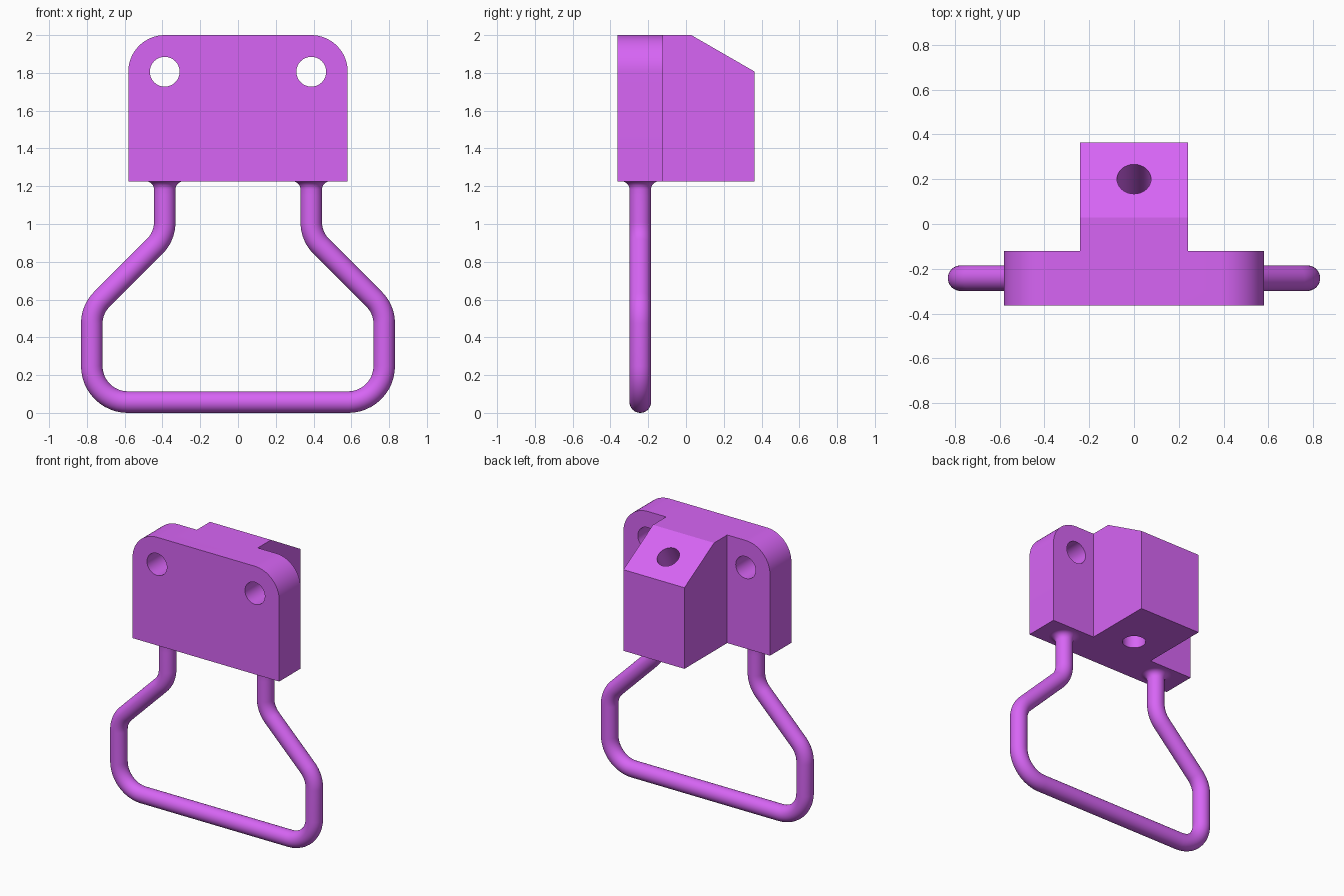
import bpy, bmesh, math
from mathutils import Vector

if "Cube" in bpy.data.objects:
    bpy.data.objects.remove(bpy.data.objects["Cube"])

mat = bpy.data.materials.new("purple")
mat.diffuse_color = (0.68, 0.13, 0.91, 1)
mat.use_nodes = True
mat.node_tree.nodes["Principled BSDF"].inputs["Base Color"].default_value = mat.diffuse_color


def finish(name, bm):
    bmesh.ops.recalc_face_normals(bm, faces=bm.faces)
    mesh = bpy.data.meshes.new(name)
    bm.to_mesh(mesh)
    bm.free()
    obj = bpy.data.objects.new(name, mesh)
    bpy.context.collection.objects.link(obj)
    mesh.materials.append(mat)
    return obj


def extrude(name, points, offset):
    bm = bmesh.new()
    face = bm.faces.new([bm.verts.new(p) for p in points])
    geom = bmesh.ops.extrude_face_region(bm, geom=[face])["geom"]
    verts = [g for g in geom if isinstance(g, bmesh.types.BMVert)]
    bmesh.ops.translate(bm, vec=offset, verts=verts)
    return finish(name, bm)


def rounded(corners, steps=10):
    """Open path of (point, bend radius), with each corner turned into an arc."""
    pts = [Vector(p) for p, r in corners]
    out = [pts[0]]
    for i in range(1, len(pts) - 1):
        p, r = pts[i], corners[i][1]
        a, b = (pts[i - 1] - p).normalized(), (pts[i + 1] - p).normalized()
        half = a.angle(b) / 2
        centre = p + (a + b).normalized() * (r / math.sin(half))
        s = (p + a * (r / math.tan(half)) - centre).normalized()
        e = (p + b * (r / math.tan(half)) - centre).normalized()
        out += [centre + r * s.slerp(e, k / steps) for k in range(steps + 1)]
    return out + [pts[-1]]


def tube(name, path, radii, side, sides=32):
    """Sweep a circle along a flat path; side is the normal of the path's plane."""
    bm = bmesh.new()
    side = Vector(side)
    rings = []
    for i, (p, r) in enumerate(zip(path, radii)):
        before = (p - path[i - 1]).normalized() if i else Vector()
        after = (path[i + 1] - p).normalized() if i + 1 < len(path) else Vector()
        n = side.cross((before + after).normalized())
        rings.append([bm.verts.new(p + r * (math.cos(a) * n + math.sin(a) * side))
                      for a in (math.tau * k / sides for k in range(sides))])
    for a, b in zip(rings, rings[1:]):
        for k in range(sides):
            j = (k + 1) % sides
            bm.faces.new((a[k], a[j], b[j], b[k]))
    bm.faces.new(rings[0])
    bm.faces.new(rings[-1])
    return finish(name, bm)


def boolean(obj, other, operation):
    mod = obj.modifiers.new("boolean", 'BOOLEAN')
    mod.operation, mod.solver, mod.object = operation, 'EXACT', other
    bpy.context.view_layer.objects.active = obj
    bpy.ops.object.modifier_apply(modifier=mod.name)
    bpy.data.objects.remove(other)


def smooth(obj):
    bpy.ops.object.select_all(action='DESELECT')
    obj.select_set(True)
    bpy.context.view_layer.objects.active = obj
    bpy.ops.object.shade_smooth_by_angle(angle=math.radians(28))


# Mounting plate with rounded top corners
W, B, T, Y0, Y1 = 0.581, 1.226, 2.0, -0.363, -0.121
outline = rounded([((-W, Y0, B), 0), ((-W, Y0, T), 0.194),
                   ((W, Y0, T), 0.194), ((W, Y0, B), 0)], 16)
body = extrude("mounting_body", outline, (0, Y1 - Y0, 0))

# Rear block with sloped top
block = extrude("rear_block", [(-0.242, y, z) for y, z in
                ((-0.24, B), (0.363, B), (0.363, 1.807), (0.028, T), (-0.24, T))],
                (0.484, 0, 0))
boolean(body, block, 'UNION')

# Two screw holes through the plate
for x in (-0.388, 0.388):
    path = [Vector((x, -0.6, 1.806)), Vector((x, 0.2, 1.806))]
    boolean(body, tube("screw_cutter", path, [0.079] * 2, (0, 0, 1)), 'DIFFERENCE')

# Bent cord hole: square to the slope above, vertical below
path = rounded([((0, 0.3, 2.073), 0), ((0, 0, 1.553), 0.15), ((0, 0, 1.1), 0)])
boolean(body, tube("cord_cutter", path, [0.076] * len(path), (1, 0, 0)), 'DIFFERENCE')
smooth(body)

# Wire handle: half path mirrored, with flared fillets where it meets the plate
R, F, Y = 0.057, 0.043, -0.242
flare = [(B + 0.01, R + F)] + [
    (B - F * (1 - math.cos(a)), R + F * (1 - math.sin(a)))
    for a in (math.pi / 2 * k / 8 for k in range(9))]
half = [Vector((0.388, Y, z)) for z, r in flare]
half += rounded([((0.388, Y, 1.15), 0), ((0.388, Y, 0.934), 0.18),
                 ((0.774, Y, 0.548), 0.18), ((0.774, Y, R), 0.191),
                 ((0.3, Y, R), 0)], 12)
radii = [r for z, r in flare] + [R] * (len(half) - len(flare))
path = half + [Vector((-p.x, p.y, p.z)) for p in reversed(half)]
smooth(tube("wire_handle", path, radii + radii[::-1], (0, 1, 0)))
